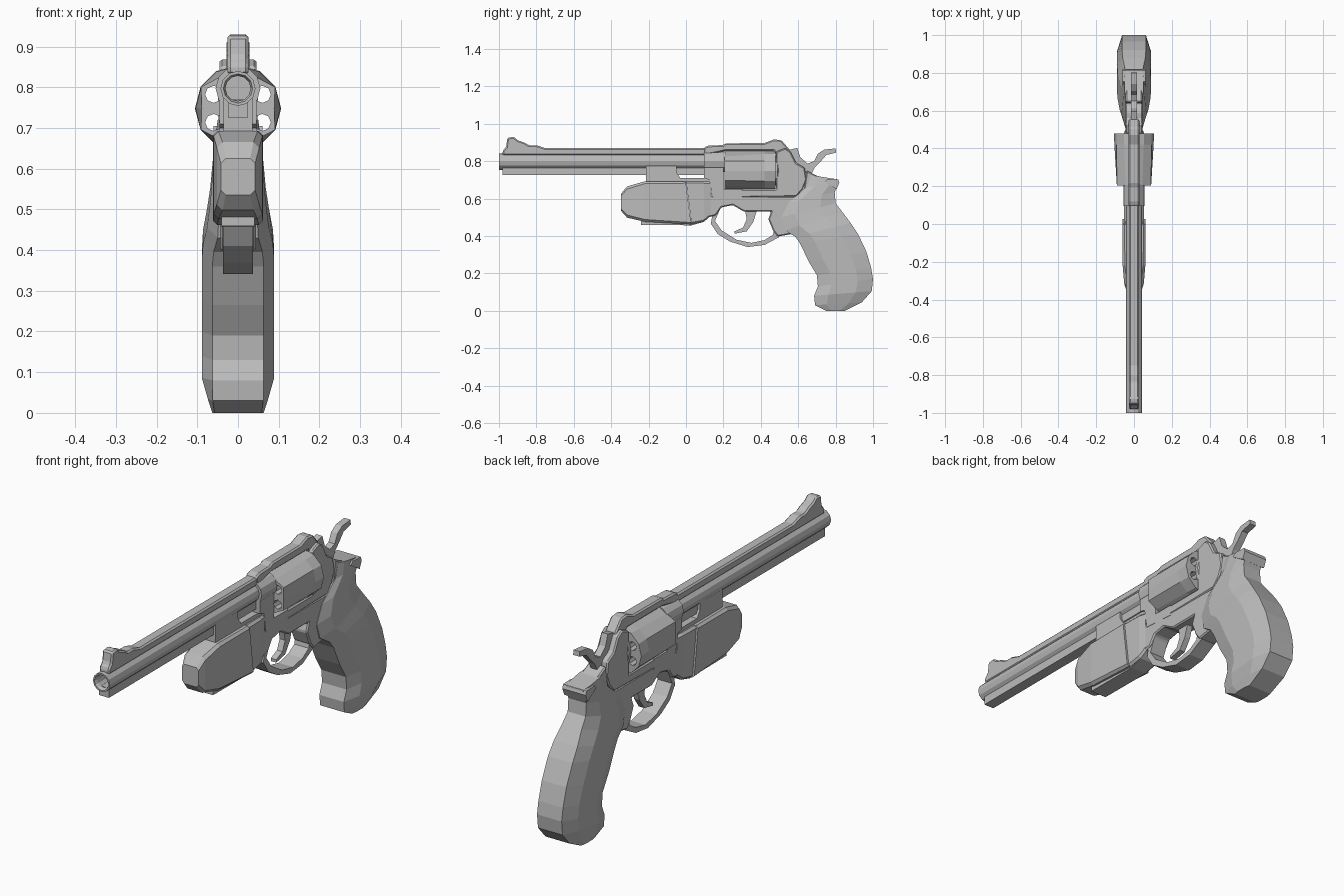
import bpy, bmesh, math

metal = bpy.data.materials.new("plain_grey")
metal.diffuse_color = (0.5, 0.5, 0.5, 1)


def finish(name, bm):
    bmesh.ops.recalc_face_normals(bm, faces=bm.faces)
    me = bpy.data.meshes.new(name)
    bm.to_mesh(me)
    bm.free()
    me.materials.append(metal)
    ob = bpy.data.objects.new(name, me)
    bpy.context.collection.objects.link(ob)
    return ob


def loft(name, rings, closed=False):
    """Skin equal-length rings of (x, y, z) points; cap the ends unless closed."""
    bm = bmesh.new()
    vs = [[bm.verts.new(p) for p in r] for r in rings]
    n = len(vs[0])
    for a, b in zip(vs, vs[1:]):
        for i in range(n):
            j = (i + 1) % n
            bm.faces.new((a[i], a[j], b[j], b[i]))
    bm.faces.new(vs[0])
    bm.faces.new(vs[-1])
    return finish(name, bm)


def prism(name, pts, hw, edge=0.0):
    """Side profile of (y, z) points, extruded to half-width hw."""
    ob = loft(name, [[(x, y, z) for y, z in pts] for x in (-hw, hw)])
    if edge:
        m = ob.modifiers.new("edge", "BEVEL")
        m.width, m.segments = edge, 1
    return ob


def lathe(name, prof, n, zc, wave=None):
    """Stack of (y, radius) rings about a lengthwise axis."""
    rings = []
    for k, (y, r) in enumerate(prof):
        ring = []
        for i in range(n):
            a = 2 * math.pi * i / n
            q = wave[k] if wave and i % 2 == 0 else r
            ring.append((q * math.cos(a), y, zc + q * math.sin(a)))
        rings.append(ring)
    return loft(name, rings)


def box_ring(y, z0, z1, w, c, lean=0.0):
    """Chamfered rectangle across the gun at y, leaning back toward the bottom."""
    pts = [(w, z0 + c), (w, z1 - c), (w - c, z1), (c - w, z1),
           (-w, z1 - c), (-w, z0 + c), (c - w, z0), (w - c, z0)]
    return [(x, y + lean * (z1 - z) / (z1 - z0), z) for x, z in pts]


# Barrel with open bore, collar, ribs and front sight
lathe("barrel", [(-0.8, 0.02), (-0.8, 0.031), (-0.985, 0.031), (-1.0, 0.036),
                 (-1.0, 0.043), (0.22, 0.043)], 12, 0.797)
lathe("barrel_collar", [(0.095, 0.055), (0.21, 0.055)], 12, 0.797)
prism("top_rib_and_sight", [(-0.98, 0.83), (-0.98, 0.855), (-0.962, 0.875), (-0.955, 0.925),
                            (-0.92, 0.93), (-0.90, 0.912), (-0.865, 0.90), (-0.84, 0.885),
                            (-0.80, 0.885), (-0.75, 0.869), (0.11, 0.869), (0.11, 0.83)], 0.026, 0.007)
prism("under_rib", [(-0.98, 0.725), (-0.98, 0.77), (0.12, 0.77), (0.12, 0.725)], 0.025)

# Frame around the cylinder
prism("top_strap", [(0.095, 0.83), (0.095, 0.873), (0.12, 0.883), (0.20, 0.886), (0.21, 0.895),
                    (0.42, 0.897), (0.47, 0.916), (0.51, 0.912), (0.55, 0.866),
                    (0.57, 0.82), (0.49, 0.82), (0.47, 0.855), (0.21, 0.855)], 0.028, 0.007)
prism("frame_front", [(0.095, 0.71), (0.095, 0.80), (0.20, 0.80), (0.20, 0.65), (0.30, 0.65),
                      (0.30, 0.60), (0.14, 0.61), (0.125, 0.70)], 0.045)
prism("frame_rear", [(0.25, 0.605), (0.25, 0.65), (0.48, 0.65), (0.48, 0.85), (0.53, 0.87),
                     (0.56, 0.85), (0.59, 0.79), (0.635, 0.765), (0.645, 0.70),
                     (0.625, 0.65), (0.59, 0.61)], 0.045, 0.006)
lathe("recoil_shield", [(0.475, 0.082), (0.49, 0.08), (0.51, 0.04)], 12, 0.75).scale.x = 0.64

# Fluted cylinder with six open chambers
drum = lathe("cylinder", [(0.205, 0.105), (0.42, 0.106), (0.478, 0.106)], 12, 0.748,
             wave=[0.089, 0.104, 0.106])
bm = bmesh.new()
for i in range(6):
    a = math.radians(30 + 60 * i)
    ends = [[bm.verts.new((0.069 * math.cos(a) + 0.021 * math.cos(t), y,
                           0.748 + 0.069 * math.sin(a) + 0.021 * math.sin(t)))
             for t in [math.pi / 4 * k for k in range(8)]] for y in (0.1, 0.6)]
    for k in range(8):
        j = (k + 1) % 8
        bm.faces.new((ends[0][k], ends[0][j], ends[1][j], ends[1][k]))
    bm.faces.new(ends[0])
    bm.faces.new(ends[1])
cutter = finish("chamber_cutter", bm)
cutter.hide_render = True
cut = drum.modifiers.new("chambers", "BOOLEAN")
cut.operation, cut.object, cut.solver = "DIFFERENCE", cutter, "EXACT"
bpy.context.view_layer.objects.active = drum
bpy.ops.object.modifier_apply(modifier="chambers")
bpy.data.objects.remove(cutter)

# Under-barrel module and its mount
loft("module_front", [box_ring(-0.348, 0.535, 0.625, 0.042, 0.012),
                      box_ring(-0.315, 0.498, 0.665, 0.052, 0.014),
                      box_ring(-0.22, 0.476, 0.692, 0.06, 0.012),
                      box_ring(-0.002, 0.462, 0.692, 0.061, 0.010, 0.03)])
loft("module_rear", [box_ring(0.0, 0.462, 0.692, 0.054, 0.01, 0.03),
                     box_ring(0.095, 0.475, 0.692, 0.052, 0.01),
                     box_ring(0.13, 0.505, 0.69, 0.045, 0.01)])
prism("module_base", [(-0.24, 0.49), (-0.24, 0.459), (0.03, 0.457), (0.095, 0.475), (0.095, 0.50)], 0.04)
prism("module_mount", [(-0.215, 0.68), (-0.215, 0.775), (-0.05, 0.775), (-0.05, 0.74),
                       (-0.03, 0.71), (0.12, 0.71), (0.12, 0.68)], 0.036)

# Lower frame and trigger guard
prism("lower_frame", [(0.12, 0.50), (0.12, 0.66), (0.14, 0.615), (0.59, 0.612), (0.63, 0.65),
                      (0.645, 0.75), (0.70, 0.722), (0.76, 0.70), (0.79, 0.68), (0.78, 0.57),
                      (0.62, 0.42), (0.49, 0.397), (0.465, 0.43), (0.44, 0.49), (0.455, 0.53),
                      (0.31, 0.53), (0.25, 0.565), (0.19, 0.553), (0.16, 0.51)], 0.044, 0.006)
prism("trigger_guard", [(0.145, 0.54), (0.133, 0.465), (0.17, 0.41), (0.235, 0.37), (0.33, 0.341),
                        (0.42, 0.352), (0.50, 0.395), (0.47, 0.43), (0.465, 0.406), (0.42, 0.378),
                        (0.35, 0.363), (0.27, 0.38), (0.19, 0.43), (0.155, 0.48), (0.185, 0.55)], 0.037)
prism("trigger", [(0.315, 0.54), (0.325, 0.49), (0.305, 0.445), (0.26, 0.425), (0.26, 0.412),
                  (0.325, 0.425), (0.36, 0.475), (0.38, 0.54)], 0.014)

# Hammer with curved spur
prism("hammer", [(0.56, 0.74), (0.55, 0.86), (0.595, 0.871), (0.612, 0.82), (0.65, 0.787),
                 (0.685, 0.80), (0.705, 0.84), (0.74, 0.862), (0.80, 0.868), (0.803, 0.846),
                 (0.75, 0.833), (0.722, 0.80), (0.69, 0.768), (0.67, 0.73)], 0.016)

# Grip: front y, z, back y, z, edge half-width, middle half-width
rows = [(0.75, 0.00, 0.85, 0.00, 0.058, 0.063), (0.69, 0.03, 0.94, 0.045, 0.062, 0.074),
        (0.685, 0.08, 0.993, 0.105, 0.063, 0.089), (0.705, 0.13, 1.0, 0.17, 0.063, 0.089),
        (0.70, 0.19, 0.99, 0.23, 0.063, 0.089), (0.655, 0.265, 0.965, 0.315, 0.063, 0.089),
        (0.61, 0.36, 0.92, 0.41, 0.063, 0.089), (0.585, 0.395, 0.88, 0.47, 0.06, 0.086),
        (0.53, 0.43, 0.835, 0.53, 0.05, 0.076), (0.51, 0.50, 0.80, 0.575, 0.046, 0.068),
        (0.55, 0.58, 0.795, 0.635, 0.046, 0.062), (0.645, 0.66, 0.818, 0.685, 0.046, 0.056),
        (0.67, 0.725, 0.815, 0.702, 0.044, 0.050)]
rings = []
for fy, fz, by, bz, w1, w2 in rows:
    half = [(w, fy + (by - fy) * t, fz + (bz - fz) * t)
            for w, t in ((w1, 0), (w2, 0.25), (w2, 0.72), (w1, 1))]
    rings.append(half + [(-x, y, z) for x, y, z in reversed(half)])
loft("grip", rings)
prism("grip_cap", [(0.74, 0.69), (0.755, 0.705), (0.813, 0.703), (0.82, 0.685), (0.805, 0.65)], 0.06)
